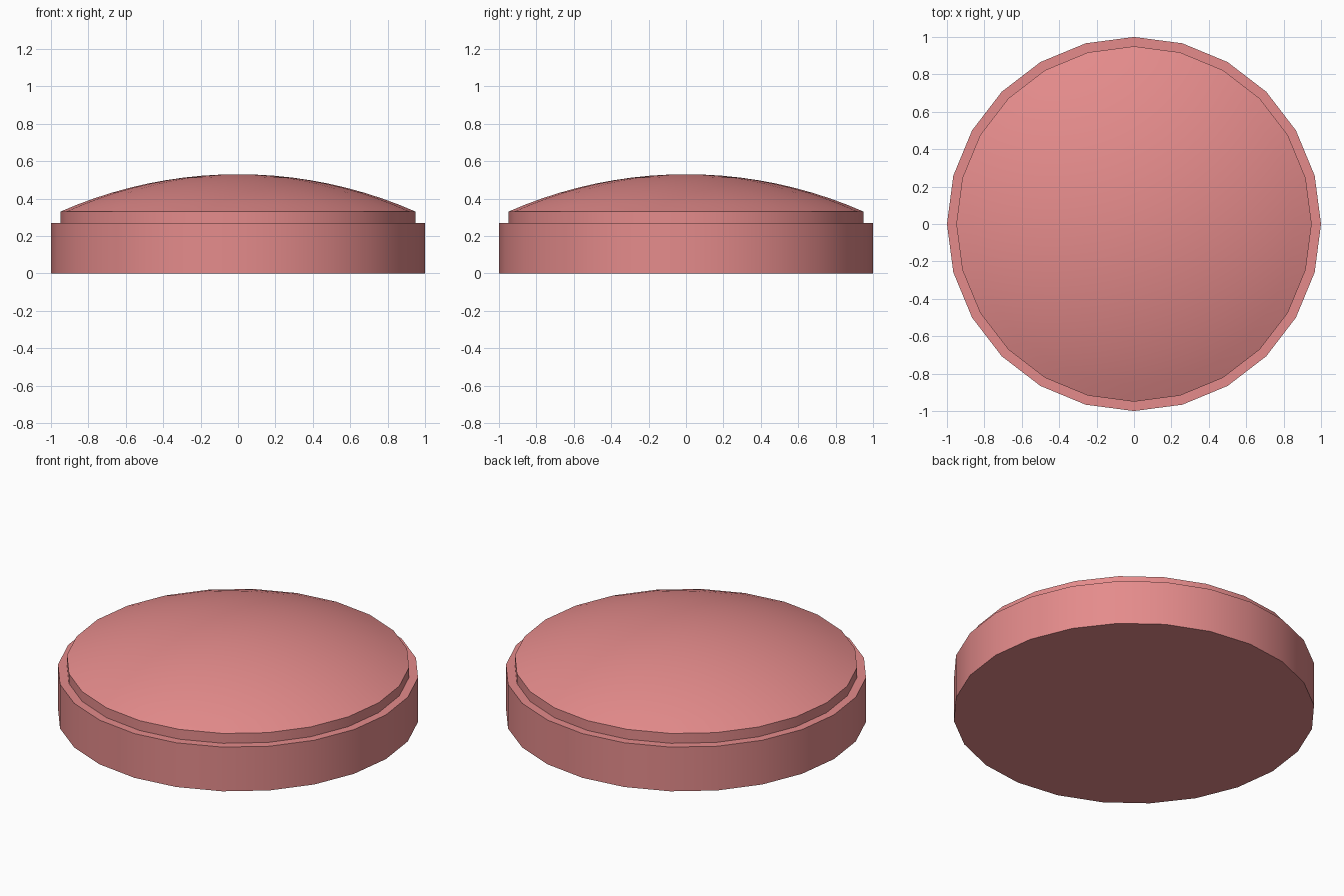
import bpy, bmesh, math

if "Cube" in bpy.data.objects:
    bpy.data.objects.remove(bpy.data.objects["Cube"])

SIDES = 24
BASE_R, BASE_H = 1.0, 0.27
DOME_R, RIM_Z, TOP_Z = 0.95, 0.33, 0.53
RINGS = 10


def lathe(name, profile, mat):
    """Revolve (radius, z) points around z; zero radius makes a pole."""
    bm = bmesh.new()
    rings = []
    for r, z in profile:
        if r < 1e-6:
            rings.append([bm.verts.new((0, 0, z))])
        else:
            rings.append([bm.verts.new((r * math.cos(2 * math.pi * i / SIDES),
                                        r * math.sin(2 * math.pi * i / SIDES), z))
                          for i in range(SIDES)])
    for a, b in zip(rings, rings[1:]):
        for i in range(SIDES):
            j = (i + 1) % SIDES
            if len(b) == 1:
                bm.faces.new((a[i], a[j], b[0]))
            else:
                bm.faces.new((a[i], a[j], b[j], b[i]))
    bm.faces.new(rings[0][::-1])  # flat underside
    bmesh.ops.recalc_face_normals(bm, faces=bm.faces)
    mesh = bpy.data.meshes.new(name)
    bm.to_mesh(mesh)
    bm.free()
    obj = bpy.data.objects.new(name, mesh)
    bpy.context.collection.objects.link(obj)
    mesh.materials.append(mat)
    bpy.ops.object.select_all(action='DESELECT')
    obj.select_set(True)
    bpy.context.view_layer.objects.active = obj
    bpy.ops.object.shade_smooth_by_angle(angle=math.radians(30))
    return obj


pink = bpy.data.materials.new("salmon_pink")
pink.diffuse_color = (0.78, 0.26, 0.26, 1)
pink.use_nodes = True
pink.node_tree.nodes["Principled BSDF"].inputs["Base Color"].default_value = pink.diffuse_color

# Base wall, narrow ledge and short upper wall
profile = [(BASE_R, 0), (BASE_R, BASE_H), (DOME_R, BASE_H)]

# Shallow spherical dome from the rim to the pole
rise = TOP_Z - RIM_Z
radius = (DOME_R ** 2 + rise ** 2) / (2 * rise)
half_angle = math.asin(DOME_R / radius)
for k in range(RINGS + 1):
    a = half_angle * (1 - k / RINGS)
    profile.append((radius * math.sin(a), TOP_Z - radius * (1 - math.cos(a))))

lathe("domed_disc", profile, pink)
